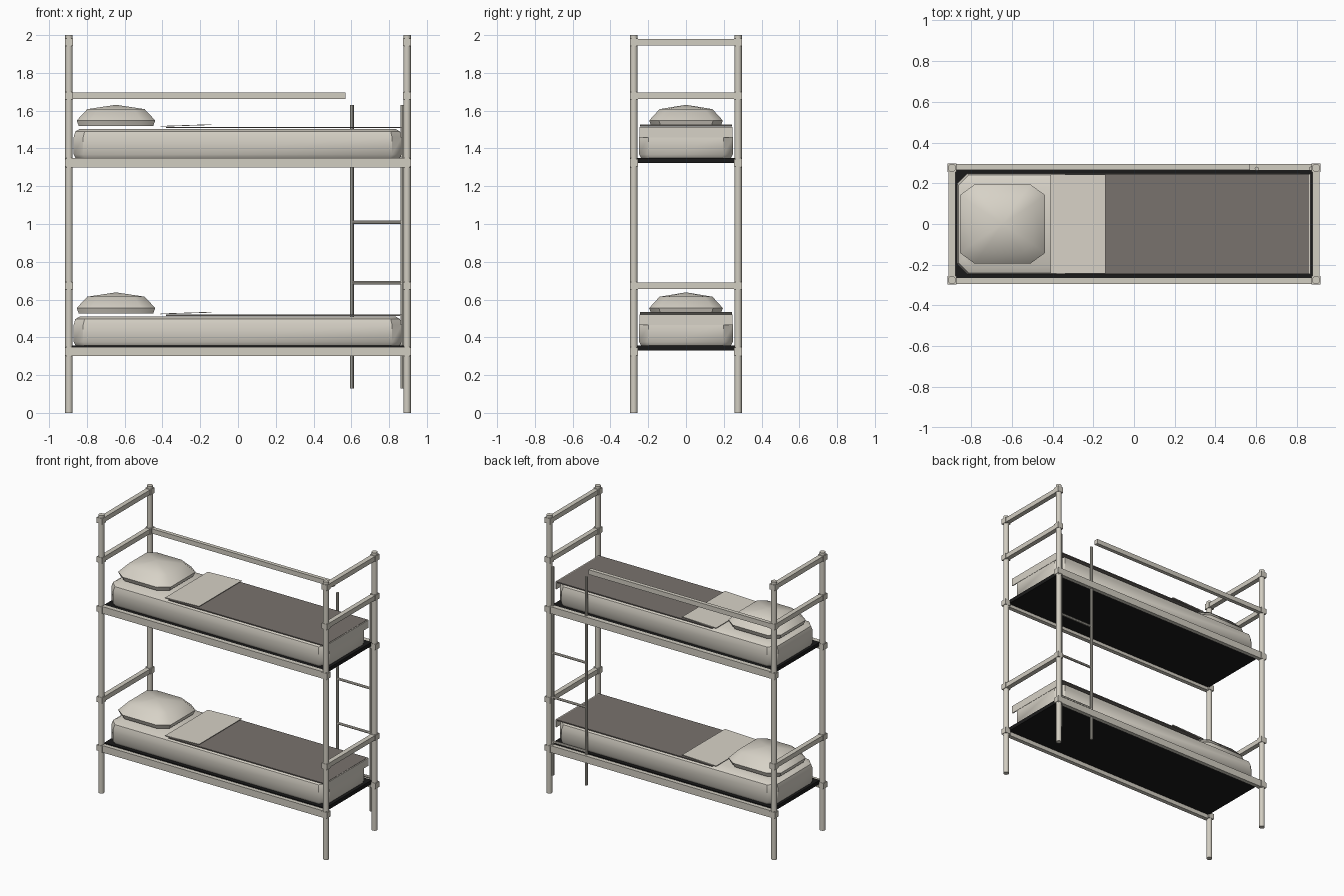
import bpy, bmesh
from mathutils import Vector

if "Cube" in bpy.data.objects:
    bpy.data.objects.remove(bpy.data.objects["Cube"])

def mat(name, r, g, b):
    m = bpy.data.materials.new(name)
    m.diffuse_color = (r, g, b, 1)
    m.use_nodes = True
    m.node_tree.nodes["Principled BSDF"].inputs["Base Color"].default_value = m.diffuse_color
    return m

FRAME = mat("pale grey paint", 0.64, 0.61, 0.535)
LINEN = mat("off white linen", 0.68, 0.645, 0.57)
WOOL = mat("grey brown wool", 0.19, 0.17, 0.155)
BLACK = mat("black mesh", 0.01, 0.01, 0.01)

def finish(name, bm, m, smooth=None):
    bmesh.ops.recalc_face_normals(bm, faces=bm.faces)
    me = bpy.data.meshes.new(name)
    bm.to_mesh(me)
    bm.free()
    me.materials.append(m)
    ob = bpy.data.objects.new(name, me)
    bpy.context.collection.objects.link(ob)
    if smooth:
        bpy.ops.object.select_all(action='DESELECT')
        ob.select_set(True)
        bpy.context.view_layer.objects.active = ob
        bpy.ops.object.shade_smooth_by_angle(angle=smooth)
    return ob

def box(name, x0, x1, y0, y1, z0, z1, m):
    bm = bmesh.new()
    bmesh.ops.create_cube(bm, size=1)
    for v in bm.verts:
        v.co = Vector((x1 if v.co.x > 0 else x0, y1 if v.co.y > 0 else y0, z1 if v.co.z > 0 else z0))
    return finish(name, bm, m)

def tube(name, a, b, r, m, n=12):
    a, b = Vector(a), Vector(b)
    bm = bmesh.new()
    bmesh.ops.create_cone(bm, cap_ends=True, segments=n, radius1=r, radius2=r, depth=(b - a).length)
    rot = (b - a).to_track_quat('Z', 'Y')
    for v in bm.verts:
        v.co = rot @ v.co + (a + b) / 2
    return finish(name, bm, m, 0.7)

def cushion(name, cx, z0, rings, m, apex=None):
    """Loft of cut-corner rectangles: (z, half x, half y, corner cut x, corner cut y)."""
    bm = bmesh.new()
    loops = []
    for z, a, b, c, d in rings:
        pts = [(a, b - d), (a - c, b), (c - a, b), (-a, b - d), (-a, d - b), (c - a, -b), (a - c, -b), (a, d - b)]
        loops.append([bm.verts.new((cx + x, y, z0 + z)) for x, y in pts])
    for p, q in zip(loops, loops[1:]):
        for i in range(8):
            j = (i + 1) % 8
            bm.faces.new((p[i], p[j], q[j], q[i]))
    bm.faces.new(loops[0][::-1])
    if apex:
        top = bm.verts.new((cx, 0, z0 + apex))
        for i in range(8):
            bm.faces.new((loops[-1][i], loops[-1][(i + 1) % 8], top))
    else:
        bm.faces.new(loops[-1])
    return finish(name, bm, m, 0.75)

PX, PY = 0.895, 0.276

# corner posts with square joint collars
for sx in (-1, 1):
    for sy in (-1, 1):
        tube("corner_post", (sx * PX, sy * PY, 0), (sx * PX, sy * PY, 2), 0.02, FRAME)
        for z in (0.325, 0.673, 1.325, 1.68, 1.962):
            box("joint_collar", sx * PX - 0.022, sx * PX + 0.022, sy * PY - 0.021, sy * PY + 0.021,
                z - 0.02, z + 0.02, FRAME)

# end rails at head and foot
for sx in (-1, 1):
    for z in (0.673, 1.68, 1.962):
        box("end_rail", sx * PX - 0.017, sx * PX + 0.017, -PY, PY, z - 0.017, z + 0.017, FRAME)

# back guard rail
box("guard_rail", -PX, 0.57, 0.266, 0.294, 1.662, 1.696, FRAME)

# ladder at the back
for x in (0.603, 0.87):
    tube("ladder_leg", (x, 0.272, 0.13), (x, 0.272, 1.63), 0.01, FRAME, 8)
for z in (0.37, 0.69, 1.01, 1.33):
    tube("ladder_rung", (0.603, 0.272, z), (0.87, 0.272, z), 0.009, FRAME, 8)

# two bunks
for zr, zb in ((0.0, 0.0), (1.0, 0.993)):
    for sy in (-1, 1):
        y = sy * 0.28
        box("side_rail", -0.91, 0.91, y - 0.015, y + 0.015, zr + 0.30, zr + 0.35, FRAME)
    box("bunk_base", -0.88, 0.88, -0.265, 0.265, zb + 0.33, zb + 0.357, BLACK)
    cushion("mattress", -0.002, zb, [
        (0.357, 0.858, 0.238, 0.05, 0.05), (0.375, 0.868, 0.248, 0.05, 0.05),
        (0.465, 0.868, 0.248, 0.05, 0.05), (0.496, 0.860, 0.240, 0.05, 0.05),
        (0.511, 0.835, 0.215, 0.045, 0.045)], LINEN)
    cushion("pillow", -0.646, zb, [
        (0.526, 0.197, 0.185, 0.07, 0.05), (0.555, 0.208, 0.195, 0.072, 0.052),
        (0.615, 0.152, 0.14, 0.055, 0.04)], LINEN, 0.638)
    # blanket, sheet hanging at the foot, turned-back sheet
    box("blanket", -0.38, 0.86, -0.245, 0.245, zb + 0.514, zb + 0.521, WOOL)
    box("foot_sheet", 0.861, 0.868, -0.245, 0.245, zb + 0.465, zb + 0.52, LINEN)
    fold = box("sheet_fold", -0.41, -0.14, -0.243, 0.243, zb + 0.522, zb + 0.526, LINEN)
    for v in fold.data.vertices:
        if v.co.x > -0.2:
            v.co.z += 0.009
